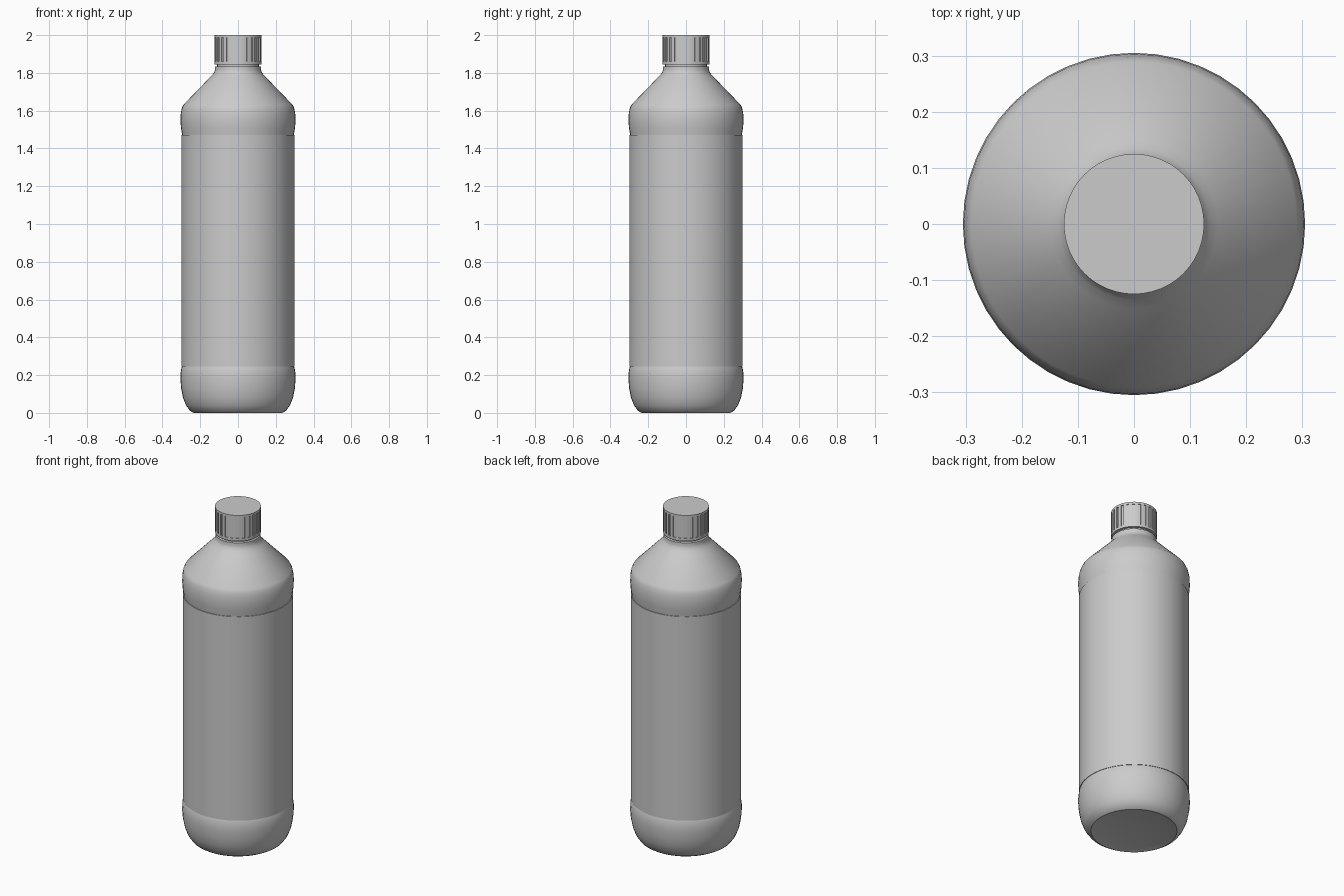
import bpy
import bmesh
from math import cos, sin, radians, tau

if "Cube" in bpy.data.objects:
    bpy.data.objects.remove(bpy.data.objects["Cube"])

SEGMENTS = 48

grey = bpy.data.materials.new("light grey plastic")
grey.use_nodes = True
colour = (0.6, 0.6, 0.6, 1)
grey.diffuse_color = colour
grey.node_tree.nodes["Principled BSDF"].inputs["Base Color"].default_value = colour


def lathe(profile, segments=SEGMENTS):
    """Turn (radius, height) points around the z axis; radius 0 closes an end."""
    bm = bmesh.new()
    rings = []
    for r, z in profile:
        count = segments if r > 0 else 1
        rings.append([bm.verts.new((r * cos(tau * i / segments), r * sin(tau * i / segments), z))
                      for i in range(count)])
    bands = []
    for low, high in zip(rings, rings[1:]):
        band = []
        for i in range(segments):
            j = (i + 1) % segments
            corners = [low[i % len(low)], low[j % len(low)], high[j % len(high)], high[i % len(high)]]
            band.append(bm.faces.new(list(dict.fromkeys(corners))))
        bands.append(band)
    return bm, bands


def finish(bm, name, angle=35):
    bmesh.ops.recalc_face_normals(bm, faces=bm.faces)
    mesh = bpy.data.meshes.new(name)
    bm.to_mesh(mesh)
    bm.free()
    obj = bpy.data.objects.new(name, mesh)
    mesh.materials.append(grey)
    bpy.context.collection.objects.link(obj)
    bpy.ops.object.select_all(action="DESELECT")
    obj.select_set(True)
    bpy.context.view_layer.objects.active = obj
    bpy.ops.object.shade_smooth_by_angle(angle=radians(angle))


# Bottle body: rounded base, recessed label wall, bulged shoulder, cone and neck
body = [(0, 0.015), (0.2, 0.008), (0.235, 0), (0.255, 0.012), (0.275, 0.04), (0.291, 0.08),
        (0.301, 0.13), (0.305, 0.18), (0.304, 0.21), (0.299, 0.24), (0.295, 0.25),
        (0.295, 1.465), (0.297, 1.48), (0.302, 1.51), (0.305, 1.55), (0.303, 1.585),
        (0.298, 1.612), (0.29, 1.63), (0.15, 1.775), (0.135, 1.79), (0.126, 1.803),
        (0.122, 1.815), (0.122, 1.833), (0.11, 1.835), (0.11, 1.86)]
finish(lathe(body)[0], "bottle_body")

# Label sleeve wrapped around the straight wall
finish(lathe([(0.294, 0.245), (0.3, 0.245), (0.3, 1.472), (0.294, 1.472)])[0], "label_sleeve")

# Screw cap with grip grooves sunk into every second side face
cap, bands = lathe([(0, 1.845), (0.125, 1.845), (0.125, 1.86), (0.125, 1.988),
                    (0.125, 2), (0, 2)])
bmesh.ops.recalc_face_normals(cap, faces=cap.faces)
grooves = bands[2][::2]
bmesh.ops.inset_individual(cap, faces=grooves, thickness=0.001, depth=0)
walls = bmesh.ops.extrude_discrete_faces(cap, faces=grooves)["faces"]
for face in walls:
    inward = face.normal * -0.006
    bmesh.ops.translate(cap, verts=face.verts, vec=inward)
finish(cap, "screw_cap", 30)
